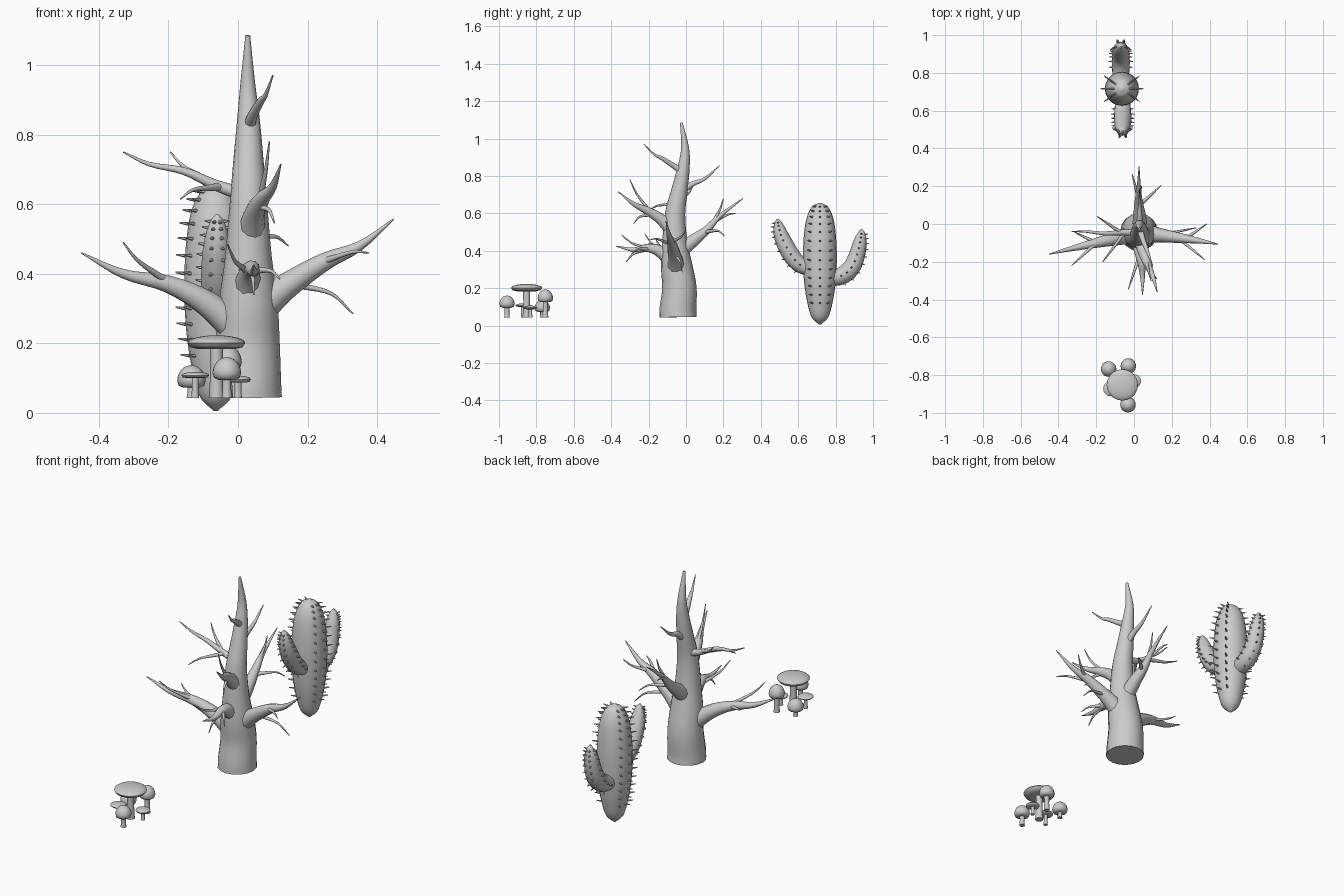
import bpy, bmesh, math
from mathutils import Vector

if "Cube" in bpy.data.objects:
    bpy.data.objects.remove(bpy.data.objects["Cube"])

clay = bpy.data.materials.new("clay_grey")
clay.use_nodes = True
clay.diffuse_color = (0.6, 0.6, 0.6, 1)
clay.node_tree.nodes["Principled BSDF"].inputs["Base Color"].default_value = (0.6, 0.6, 0.6, 1)


def finish(bm, name, angle=50):
    bmesh.ops.recalc_face_normals(bm, faces=bm.faces)
    mesh = bpy.data.meshes.new(name)
    bm.to_mesh(mesh)
    bm.free()
    mesh.materials.append(clay)
    ob = bpy.data.objects.new(name, mesh)
    bpy.context.collection.objects.link(ob)
    bpy.ops.object.select_all(action='DESELECT')
    ob.select_set(True)
    bpy.context.view_layer.objects.active = ob
    bpy.ops.object.shade_smooth_by_angle(angle=math.radians(angle))


def smooth_path(points, steps):
    """Catmull-Rom through (x, y, z, radius) points."""
    p = [Vector(q) for q in points]
    p = [2 * p[0] - p[1]] + p + [2 * p[-1] - p[-2]]
    out = []
    for i in range(1, len(p) - 2):
        a, b, c, d = p[i - 1:i + 3]
        for s in range(steps):
            t = s / steps
            out.append(0.5 * (2 * b + (c - a) * t + (2 * a - 5 * b + 4 * c - d) * t * t
                              + (3 * b - a - 3 * c + d) * t ** 3))
    return out + [p[-2]]


def sweep(bm, points, sides=10, steps=4):
    """Capped tube of varying radius; returns (centre, ring points) pairs."""
    path = smooth_path(points, steps)
    centres = [q.to_3d() for q in path]
    rings, ref = [], None
    for i, c in enumerate(centres):
        axis = (centres[min(i + 1, len(path) - 1)] - centres[max(i - 1, 0)]).normalized()
        if ref is None:
            ref = Vector((1, 0, 0)) if abs(axis.x) < 0.8 else Vector((0, 0, 1))
        ref = (ref - axis * ref.dot(axis)).normalized()
        side, r = axis.cross(ref), max(path[i][3], 0.002)
        rings.append([bm.verts.new(c + r * (ref * math.cos(a) + side * math.sin(a)))
                      for a in (math.tau * k / sides for k in range(sides))])
    for lo, hi in zip(rings, rings[1:]):
        for k in range(sides):
            n = (k + 1) % sides
            bm.faces.new((lo[k], lo[n], hi[n], hi[k]))
    bm.faces.new(rings[0])
    bm.faces.new(rings[-1])
    return [(c, [v.co.copy() for v in ring]) for c, ring in zip(centres, rings)]


# Tree trunk
bm = bmesh.new()
sweep(bm, [(.026, -.043, .045, .1), (.026, -.043, .09, .098), (.028, -.035, .2, .092),
           (.03, -.05, .32, .084), (.03, -.06, .45, .067), (.03, -.058, .6, .054),
           (.03, -.035, .72, .044), (.03, -.012, .85, .032), (.028, -.005, .95, .021),
           (.028, -.025, 1.085, .007)], 16)
finish(bm, "tree_trunk")


def tapered(path, r0, r1):
    n = len(path) - 1
    return [(*q, r1 + (r0 - r1) * (1 - i / n)) for i, q in enumerate(path)]


def branch(name, r0, path, twigs):
    """Tapered branch; each twig is (start, end, sag)."""
    bm = bmesh.new()
    sweep(bm, tapered(path, r0, .002), 10)
    for a, b, sag in twigs:
        a, b = Vector(a), Vector(b)
        lift = Vector((0, 0, sag))
        mids = [a, a.lerp(b, .3) - lift * .5, a.lerp(b, .7) - lift, b]
        sweep(bm, tapered(mids, .012, .002), 8)
    finish(bm, name)


branch("right_low_branch", .05,
       [(.01, -.05, .23), (-.09, -.075, .315), (-.2, -.1, .37), (-.33, -.13, .4), (-.45, -.16, .46)],
       [((-.2, -.1, .375), (-.33, -.22, .49), .015),
        ((-.2, -.1, .37), (-.32, -.04, .41), .008)])
branch("left_low_branch", .05,
       [(.06, -.05, .3), (.14, -.06, .365), (.25, -.075, .435), (.35, -.09, .48), (.447, -.107, .557)],
       [((.13, -.06, .375), (.33, -.02, .285), -.03),
        ((.23, -.07, .43), (.375, -.19, .46), -.012),
        ((.27, -.08, .445), (.385, .0, .51), .014)])
branch("right_high_branch", .02,
       [(.01, -.045, .63), (-.065, -.045, .655), (-.155, -.05, .695), (-.255, -.04, .715), (-.33, -.04, .75)],
       [((-.07, -.045, .66), (-.195, .04, .75), .014),
        ((-.05, -.045, .65), (-.165, -.2, .615), -.015)])
branch("back_branch", .045,
       [(.03, -.05, .38), (.03, .04, .455), (.025, .11, .51), (.025, .18, .585), (.027, .305, .68)],
       [((.03, .1, .5), (.145, .205, .48), -.02),
        ((.025, .13, .545), (-.01, .265, .6), -.01),
        ((.025, .15, .56), (.04, .2, .68), .015)])
branch("back_high_branch", .022,
       [(.03, -.03, .71), (.03, .03, .755), (.03, .1, .785), (.03, .18, .855)], [])
branch("front_high_branch", .02,
       [(.03, .0, .81), (.04, -.06, .85), (.065, -.13, .895), (.08, -.17, .915), (.1, -.225, .97)], [])
branch("front_middle_branch", .042,
       [(.035, -.05, .48), (.045, -.13, .565), (.07, -.21, .615), (.1, -.28, .65), (.123, -.362, .715)],
       [((.06, -.18, .595), (.09, -.3, .78), .02),
        ((.06, -.18, .595), (.105, -.28, .545), -.02)])
branch("front_low_branch", .045,
       [(.02, -.05, .31), (.03, -.13, .39), (.04, -.2, .415), (.045, -.28, .405), (.045, -.375, .425)],
       [((.035, -.15, .4), (-.03, -.345, .485), .02),
        ((.04, -.19, .41), (.12, -.29, .385), -.015),
        ((.04, -.2, .41), (.045, -.32, .34), -.02)])


# Cactus: swept body with rows of spines along chosen columns
def cactus_part(name, points, sides, columns, length, first):
    bm = bmesh.new()
    rings = sweep(bm, points, sides, 4)
    for centre, ring in rings[first:-4:2]:
        for p in (ring[k] for k in columns):
            out = (p - centre).normalized()
            tip = p + out * length + Vector((0, 0, length * .15))
            sweep(bm, [(*(p - out * .004), .006), (*tip, .001)], 6, 1)
    finish(bm, name)


cactus_part("cactus_body", [(-.064, .716, z, r) for z, r in (
    (.006, .006), (.045, .045), (.12, .067), (.21, .082), (.3, .089), (.4, .09), (.5, .084),
    (.58, .07), (.635, .043), (.656, .006))], 20, (0, 2, 18, 8, 10, 12), .026, 8)
cactus_part("cactus_back_arm", [(-.07, y, z, r) for y, z, r in (
    (.75, .25, .04), (.83, .265, .047), (.885, .31, .047), (.915, .38, .043), (.93, .445, .036),
    (.938, .49, .022), (.937, .515, .005))], 16, (0, 8, 3, 5), .016, 4)
cactus_part("cactus_front_arm", [(-.06, y, z, r) for y, z, r in (
    (.69, .29, .035), (.61, .325, .043), (.56, .38, .046), (.52, .455, .043), (.5, .51, .034),
    (.492, .55, .02), (.49, .57, .005))], 16, (0, 8, 11, 13), .016, 4)


# Mushrooms: lathed cap with flat or domed top, on a flared stem
def mushroom(name, x, y, radius, low, high, stem, domed):
    bm = bmesh.new()
    mid = low + (high - low) * (.3 if domed else .45)
    arcs = [(mid + (high - mid) * math.sin(a), radius * math.cos(a))
            for a in (math.pi / 2 * k / 6 for k in range(7))]
    under = [(low, radius * .6), (low + (mid - low) * .3, radius * .9)]
    sweep(bm, [(x, y, z, r) for z, r in under + arcs], 20, 1)
    finish(bm, name + "_cap")
    bm = bmesh.new()
    sweep(bm, [(x, y, .043, stem * 1.15), (x, y, (low + .043) / 2, stem * .95), (x, y, mid, stem)], 12, 2)
    finish(bm, name + "_stem")


mushroom("large_mushroom", -.062, -.852, .083, .183, .223, .019, False)
mushroom("front_mushroom", -.032, -.957, .041, .095, .16, .013, True)
mushroom("back_left_mushroom", -.03, -.752, .041, .125, .193, .014, True)
mushroom("back_right_mushroom", -.134, -.768, .041, .073, .137, .012, True)
mushroom("flat_right_mushroom", -.123, -.872, .04, .1, .118, .01, False)
mushroom("flat_left_mushroom", .0, -.832, .037, .087, .107, .01, False)
